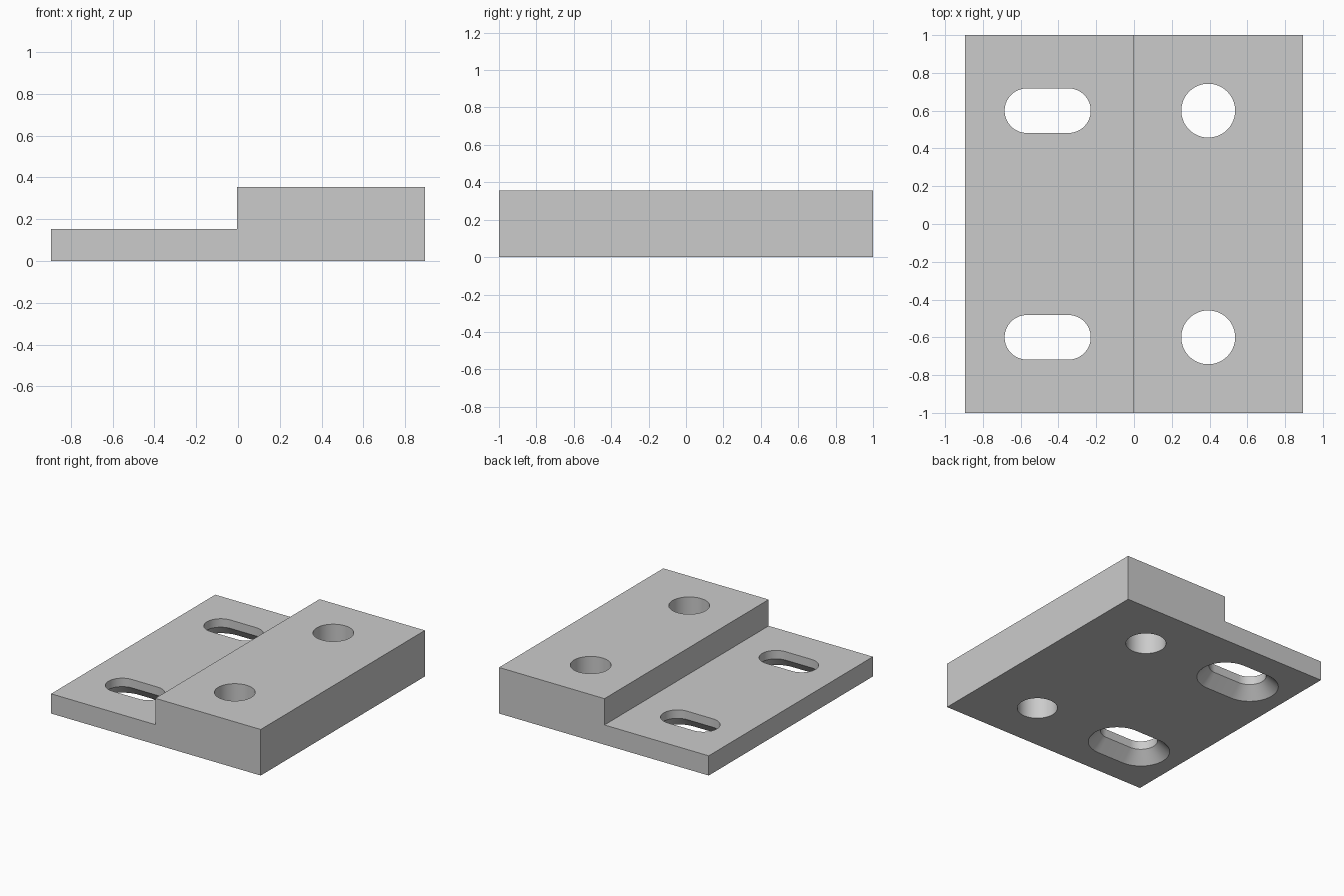
import bpy, bmesh, math

if "Cube" in bpy.data.objects:
    bpy.data.objects.remove(bpy.data.objects["Cube"])

STEP_X, LOW, HIGH, HALF_W = -0.005, 0.152, 0.355, 0.894
SLOT_X, SLOT_HALF, SLOT_R = -0.457, 0.11, 0.118
SINK_R, SINK_DEPTH = 0.205, 0.087
HOLE_X, HOLE_R = 0.393, 0.1425


def outline(cx, cy, half, r, seg=32):
    """Points of a slot outline; half = 0 gives a circle."""
    pts = []
    for side in (1, -1):
        for i in range(seg + (1 if half else 0)):
            a = math.pi * (i / seg - 0.5) + (0 if side > 0 else math.pi)
            pts.append((cx + side * half + r * math.cos(a), cy + r * math.sin(a)))
    return pts


def loft(name, rings):
    """Closed solid through a list of (outline points, z) rings."""
    bm = bmesh.new()
    loops = [[bm.verts.new((x, y, z)) for x, y in pts] for pts, z in rings]
    bm.faces.new(loops[0])
    bm.faces.new(loops[-1])
    n = len(loops[0])
    for a, b in zip(loops, loops[1:]):
        for i in range(n):
            j = (i + 1) % n
            bm.faces.new((a[i], a[j], b[j], b[i]))
    bmesh.ops.recalc_face_normals(bm, faces=bm.faces)
    mesh = bpy.data.meshes.new(name)
    bm.to_mesh(mesh)
    bm.free()
    ob = bpy.data.objects.new(name, mesh)
    bpy.context.collection.objects.link(ob)
    return ob


# Stepped plate: L-shaped profile extruded along y
profile = [(-HALF_W, 0), (HALF_W, 0), (HALF_W, HIGH), (STEP_X, HIGH),
           (STEP_X, LOW), (-HALF_W, LOW)]
plate = loft("stepped_plate", [(profile, -1), (profile, 1)])
for v in plate.data.vertices:
    x, z, y = v.co
    v.co = (x, y, z)
plate.data.flip_normals()

grey = bpy.data.materials.new("plain grey")
grey.diffuse_color = (0.6, 0.6, 0.6, 1)
grey.use_nodes = True
grey.node_tree.nodes["Principled BSDF"].inputs["Base Color"].default_value = grey.diffuse_color
plate.data.materials.append(grey)

# Round holes, and slots countersunk from below
cutters = []
for y in (-0.6, 0.6):
    hole = outline(HOLE_X, y, 0, HOLE_R)
    cutters.append(loft("hole_cutter", [(hole, -0.1), (hole, 0.5)]))
    slot = outline(SLOT_X, y, SLOT_HALF, SLOT_R)
    slope = (SINK_R - SLOT_R) / SINK_DEPTH
    wide = outline(SLOT_X, y, SLOT_HALF, SINK_R + 0.05 * slope)
    cutters.append(loft("slot_cutter", [(wide, -0.05), (slot, SINK_DEPTH), (slot, 0.3)]))

bpy.context.view_layer.objects.active = plate
plate.select_set(True)
for c in cutters:
    c.hide_render = True
    mod = plate.modifiers.new("cut", 'BOOLEAN')
    mod.operation, mod.solver, mod.object = 'DIFFERENCE', 'EXACT', c
    bpy.ops.object.modifier_apply(modifier=mod.name)
for c in cutters:
    bpy.data.objects.remove(c)

bpy.ops.object.shade_smooth_by_angle(angle=math.radians(30))
